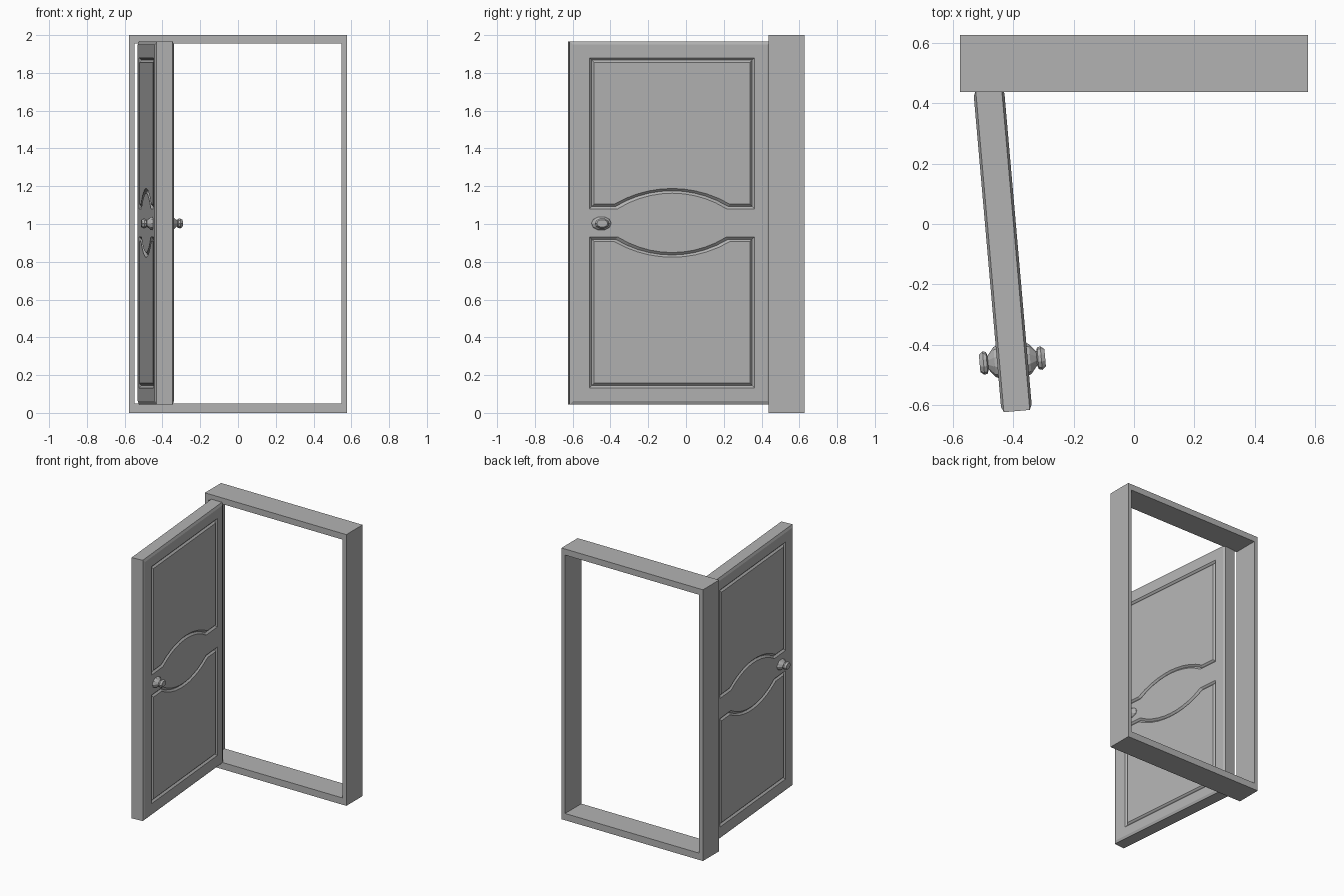
import bpy, bmesh, math
from mathutils import Matrix

cube = bpy.data.objects.get("Cube")
if cube:
    bpy.data.objects.remove(cube, do_unlink=True)

grey = bpy.data.materials.new("plain grey")
grey.use_nodes = True
grey.diffuse_color = (0.45, 0.45, 0.45, 1)
grey.node_tree.nodes["Principled BSDF"].inputs["Base Color"].default_value = grey.diffuse_color


def finish(name, bm, matrix=None):
    """Turn a bmesh into a named flat-shaded object."""
    bmesh.ops.recalc_face_normals(bm, faces=bm.faces)
    mesh = bpy.data.meshes.new(name)
    bm.to_mesh(mesh)
    bm.free()
    mesh.materials.append(grey)
    obj = bpy.data.objects.new(name, mesh)
    if matrix:
        obj.matrix_world = matrix
    bpy.context.scene.collection.objects.link(obj)
    return obj


def ring(bm, points):
    return [bm.verts.new(p) for p in points]


def bridge(bm, a, b):
    """Join two equal closed rings with quads."""
    n = len(a)
    for i in range(n):
        j = (i + 1) % n
        bm.faces.new((a[i], a[j], b[j], b[i]))


def rect(half_w, low, high):
    return [(-half_w, low), (half_w, low), (half_w, high), (-half_w, high)]


# Door frame: one rectangular tube
bm = bmesh.new()
outer, inner = rect(0.577, 0, 2), rect(0.547, 0.05, 1.955)
rings = [ring(bm, [(x, y, z) for x, z in shape])
         for shape, y in ((outer, 0.438), (outer, 0.627), (inner, 0.627), (inner, 0.438))]
for i in range(4):
    bridge(bm, rings[i], rings[(i + 1) % 4])
finish("door_frame", bm)

# Placement of the open door leaf
door_matrix = Matrix.Translation((-0.435, -0.087, 0)) @ Matrix.Rotation(math.radians(5), 4, "Z")
HALF_LENGTH, LOW, HIGH, MIDDLE = 0.535, 0.044, 1.967, 1.006
EDGE_X, FACE_X, GROOVE_X = 0.043, 0.051, 0.039
PANEL_Y, PANEL_HALF = 0.009, 0.439
ARC_STEPS = 10


def panel_outline(inset, upper):
    """Panel with an arched rail side, shrunk by inset."""
    half = PANEL_HALF - inset
    base, top = 1.08 + inset, 1.88 - inset
    arc_half, rise = 0.29 + 0.7 * inset, 0.083
    radius = (arc_half ** 2 + rise ** 2) / (2 * rise)
    points = [(half, base), (half, top), (-half, top), (-half, base)]
    for i in range(ARC_STEPS + 1):
        y = -arc_half + 2 * arc_half * i / ARC_STEPS
        points.append((y, base + rise - radius + math.sqrt(radius ** 2 - y ** 2)))
    return [(y + PANEL_Y, z if upper else 2 * MIDDLE - z) for y, z in points]


# Door leaf: slab with chamfered raised faces and grooved panels on both sides
bm = bmesh.new()
slab_rings = []
for side in (-1, 1):
    def loop(shape, x):
        return ring(bm, [(side * x, y, z) for y, z in shape])

    slab = loop(rect(HALF_LENGTH, LOW, HIGH), EDGE_X)
    face = loop(rect(HALF_LENGTH - 0.018, LOW + 0.018, HIGH - 0.018), FACE_X)
    bridge(bm, slab, face)
    slab_rings.append(slab)
    boundaries = [face]
    for upper in (True, False):
        lip = loop(panel_outline(0, upper), FACE_X)
        valley = loop(panel_outline(0.013, upper), GROOVE_X)
        field = loop(panel_outline(0.025, upper), FACE_X)
        bridge(bm, lip, valley)
        bridge(bm, valley, field)
        bm.faces.new(field)
        boundaries.append(lip)
    edges = [bm.edges.get((b[i - 1], b[i])) for b in boundaries for i in range(len(b))]
    bmesh.ops.triangle_fill(bm, edges=edges, use_beauty=True, normal=(side, 0, 0))
bridge(bm, *slab_rings)
finish("door_leaf", bm, door_matrix)

# Knobs: faceted oval turnings, one per side (distance out, radius)
profile = [(0, 0.053), (0.008, 0.05), (0.03, 0.023), (0.034, 0.036),
           (0.045, 0.039), (0.058, 0.029)]
SIDES = 10
for name, side in (("left_knob", 1), ("right_knob", -1)):
    bm = bmesh.new()
    rings = []
    for out, radius in profile:
        angles = [2 * math.pi * i / SIDES for i in range(SIDES)]
        rings.append(ring(bm, [(side * (FACE_X + out), -0.367 + radius * math.cos(a),
                                1.003 + 0.7 * radius * math.sin(a)) for a in angles]))
    for a, b in zip(rings, rings[1:]):
        bridge(bm, a, b)
    bm.faces.new(rings[0])
    bm.faces.new(rings[-1])
    finish(name, bm, door_matrix)
